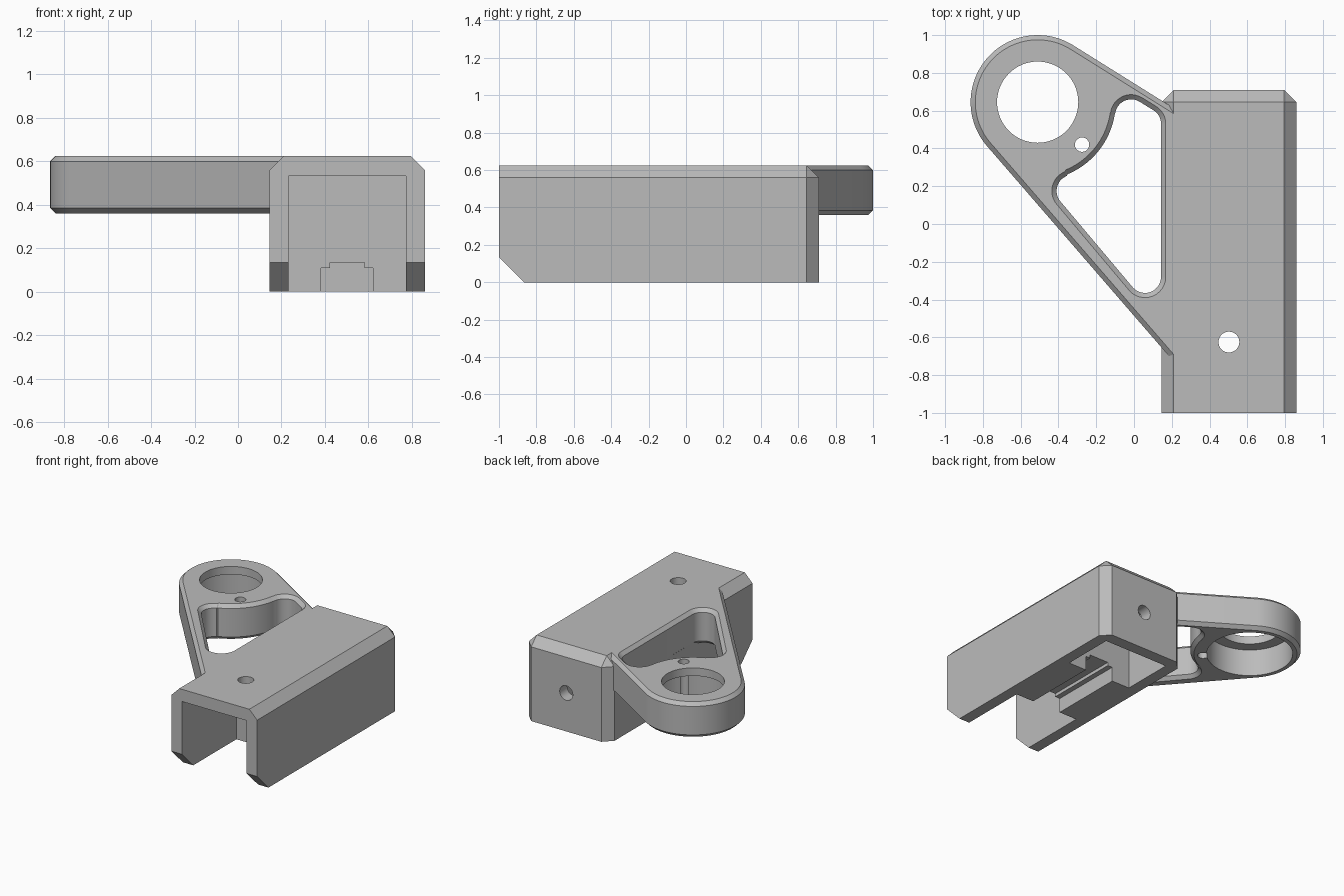
import bpy, bmesh
from math import cos, sin, radians, degrees, atan2

if "Cube" in bpy.data.objects:
    bpy.data.objects.remove(bpy.data.objects["Cube"], do_unlink=True)

grey = bpy.data.materials.new("plain grey")
grey.use_nodes = True
grey.diffuse_color = (0.5, 0.5, 0.5, 1)
grey.node_tree.nodes["Principled BSDF"].inputs["Base Color"].default_value = (0.5, 0.5, 0.5, 1)


def loft(name, loops):
    """Closed solid skinned through matching loops of points."""
    bm = bmesh.new()
    rings = [[bm.verts.new(p) for p in loop] for loop in loops]
    n = len(rings[0])
    for a, b in zip(rings, rings[1:]):
        for i in range(n):
            j = (i + 1) % n
            bm.faces.new((a[i], a[j], b[j], b[i]))
    bm.faces.new(rings[0][::-1])
    bm.faces.new(rings[-1])
    bmesh.ops.remove_doubles(bm, verts=bm.verts[:], dist=1e-5)
    bmesh.ops.recalc_face_normals(bm, faces=bm.faces[:])
    mesh = bpy.data.meshes.new(name)
    bm.to_mesh(mesh)
    bm.free()
    mesh.materials.append(grey)
    obj = bpy.data.objects.new(name, mesh)
    bpy.context.collection.objects.link(obj)
    return obj


def at(points, z):
    return [(x, y, z) for x, y in points]


def arc(centre, r, start, end, steps=12):
    angles = [radians(start + (end - start) * i / steps) for i in range(steps + 1)]
    return [(centre[0] + r * cos(a), centre[1] + r * sin(a)) for a in angles]


def circle(centre, r, steps=64):
    return arc(centre, r, 0, 360, steps)[:-1]


def box(x0, x1, y0, y1, z0, z1):
    base = [(x0, y0), (x1, y0), (x1, y1), (x0, y1)]
    return loft("cutter", [at(base, z0), at(base, z1)])


def cylinder(centre, r, z0, z1):
    return loft("cutter", [at(circle(centre, r), z) for z in (z0, z1)])


def cut(target, cutters):
    bpy.context.view_layer.objects.active = target
    for c in cutters:
        mod = target.modifiers.new("cut", "BOOLEAN")
        mod.operation = "DIFFERENCE"
        mod.solver = "EXACT"
        mod.object = c
        bpy.ops.object.modifier_apply(modifier=mod.name)
        bpy.data.objects.remove(c, do_unlink=True)


def smooth(obj):
    bpy.ops.object.select_all(action="DESELECT")
    obj.select_set(True)
    bpy.context.view_layer.objects.active = obj
    bpy.ops.object.shade_smooth_by_angle(angle=radians(25))


# Housing: block with chamfered top and rear corners
L, R, BACK, TOP, C = 0.145, 0.86, 0.71, 0.625, 0.065
plan = [(L, -1), (R, -1), (R, BACK - C), (R - C, BACK), (L + C, BACK), (L, BACK - C)]
top_plan = [(min(max(x, L + C), R - C), min(y, BACK - C)) for x, y in plan]
housing = loft("housing", [at(plan, 0), at(plan, TOP - C), at(top_plan, TOP)])

# Front channel, rear pocket, stepped slot between them, sloped feet, screw holes
IN_L, IN_R, MID = 0.232, 0.773, 0.5025
wedge = [(-1.1, 0.235), (-1.1, -0.1), (-0.765, -0.1)]
rear_hole = circle((MID, 0.29), 0.055, 32)
cut(housing, [
    box(IN_L, IN_R, -1.1, -0.35, -0.1, 0.533),
    box(IN_L, IN_R, 0.22, 0.62, -0.1, 0.533),
    box(MID - 0.12, MID + 0.12, -0.4, 0.3, -0.1, 0.11),
    box(MID - 0.08, MID + 0.08, -0.4, 0.3, -0.1, 0.135),
    loft("cutter", [[(x, y, z) for y, z in wedge] for x in (0, 1)]),
    cylinder((MID, -0.625), 0.055, 0.4, 0.8),
    loft("cutter", [[(x, y, z) for x, z in rear_hole] for y in (0.5, 0.9)]),
])
smooth(housing)

# Arm: ring with two tangent sides running into the housing wall
RING, RING_R = (-0.51, 0.645), 0.355
RIGHT_A, LEFT_A = 58, 220.9
LOW, BEVEL = 0.36, 0.025


def arm_outline(inset):
    r = RING_R - inset
    pts = arc(RING, r, RIGHT_A, LEFT_A, 48)
    end = L + C

    def reach(angle):
        a = radians(angle)
        return end, RING[1] + (r - (end - RING[0]) * cos(a)) / sin(a)

    return [reach(RIGHT_A)] + pts + [reach(LEFT_A)]


def window_outline(grow):
    r = 0.085 + grow
    bottom, upper, peak, side = (0.058, -0.28), (0.058, 0.53), (-0.015, 0.575), (-0.325, 0.175)

    def bearing(p):
        return degrees(atan2(p[1] - RING[1], p[0] - RING[0]))

    a, b = bearing(peak), bearing(side)
    return (arc(bottom, r, LEFT_A, 360) + arc(upper, r, 0, RIGHT_A)
            + arc(peak, r, RIGHT_A, a + 180) + arc(RING, 0.413 - grow, a - 1, b + 1, 24)
            + arc(side, r, b + 180, LEFT_A))


arm = loft("arm", [at(arm_outline(d), z) for z, d in
                   ((LOW, BEVEL), (LOW + BEVEL, 0), (TOP - BEVEL, 0), (TOP, BEVEL))])
over = 0.01
window = loft("cutter", [at(window_outline(d), z) for z, d in
                         ((LOW - over, BEVEL + over), (LOW + BEVEL, 0),
                          (TOP - BEVEL, 0), (TOP + over, BEVEL + over))])

# Window, lipped bore and small pin hole beside it
cut(arm, [
    window,
    cylinder(RING, 0.215, 0.2, 0.8),
    cylinder(RING, 0.3, 0.2, TOP - 0.06),
    cylinder((-0.275, 0.42), 0.038, 0.2, 0.8),
])
smooth(arm)
